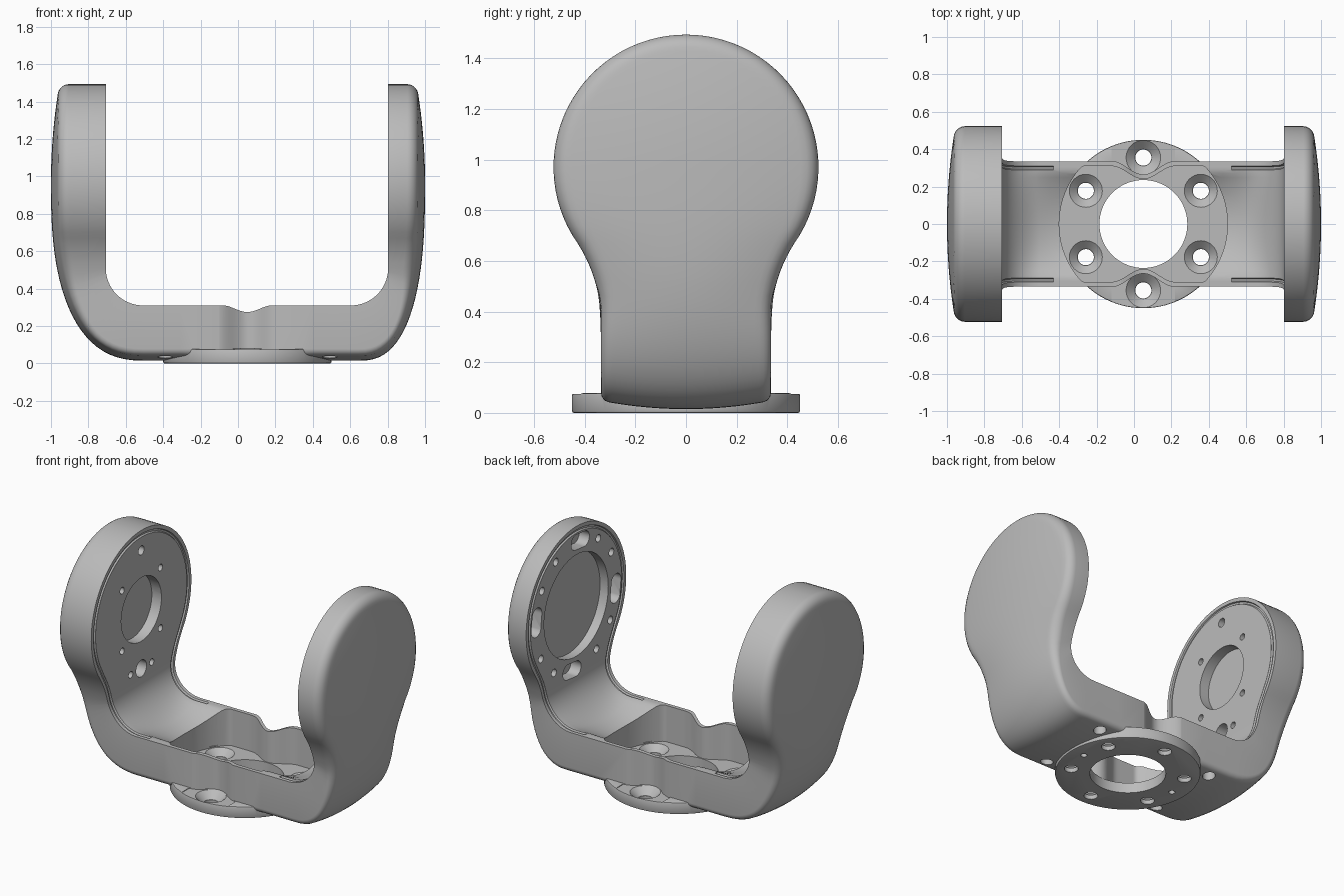
import bpy, bmesh
from math import sin, cos, pi, sqrt, hypot, asin, radians
from mathutils import Vector

if "Cube" in bpy.data.objects:
    bpy.data.objects.remove(bpy.data.objects["Cube"])

HEAD_Z, HEAD_R, NECK_Z, HALF = 0.97, 0.523, 0.67, 0.335
HUB_X, SADDLE, FILLET = 0.05, 0.31, 0.2
# sign, bend centre, bend length, inner face for each arm
ARMS = [(-1, -0.5, 0.5, -0.707), (1, 0.65, 0.35, 0.803)]


def add_object(name, bm):
    bmesh.ops.recalc_face_normals(bm, faces=bm.faces)
    mesh = bpy.data.meshes.new(name)
    bm.to_mesh(mesh)
    bm.free()
    ob = bpy.data.objects.new(name, mesh)
    bpy.context.collection.objects.link(ob)
    return ob


def activate(ob):
    bpy.ops.object.select_all(action='DESELECT')
    ob.select_set(True)
    bpy.context.view_layer.objects.active = ob


def combine(ob, tool, operation='DIFFERENCE'):
    tool.hide_render = True
    activate(ob)
    mod = ob.modifiers.new("combine", 'BOOLEAN')
    mod.operation, mod.solver, mod.object = operation, 'EXACT', tool
    bpy.ops.object.modifier_apply(modifier=mod.name)
    bpy.data.objects.remove(tool)


def circle(cx, cy, r, n=32):
    return [(cx + r * cos(2 * pi * i / n), cy + r * sin(2 * pi * i / n)) for i in range(n)]


def prism(pts, lo, hi, axis='z', top_scale=1):
    """Extrude a 2D outline along an axis; top_scale tapers it about its centre."""
    place = {'x': lambda p, h: (h, p[0], p[1]),
             'y': lambda p, h: (p[0], h, p[1]),
             'z': lambda p, h: (p[0], p[1], h)}[axis]
    mx = sum(p[0] for p in pts) / len(pts)
    my = sum(p[1] for p in pts) / len(pts)
    k = top_scale
    bm = bmesh.new()
    a = [bm.verts.new(place(p, lo)) for p in pts]
    b = [bm.verts.new(place((mx + (p[0] - mx) * k, my + (p[1] - my) * k), hi)) for p in pts]
    bm.faces.new(a)
    bm.faces.new(b)
    for i in range(len(pts)):
        j = (i + 1) % len(pts)
        bm.faces.new((a[i], a[j], b[j], b[i]))
    return add_object("cutter", bm)


def width(z):
    """Half width of the bracket outline at a height."""
    if z > NECK_Z:
        return sqrt(max(0, HEAD_R ** 2 - (z - HEAD_Z) ** 2))
    return HALF + 0.093 * max(0, (z - 0.33) / 0.34) ** 2.3


def drop(y, z):
    """How far the outer skin sinks toward the outline: crown plus rounded edge."""
    w = width(z)
    if z >= HEAD_Z:
        rho = hypot(y, z - HEAD_Z) / HEAD_R
        d = HEAD_R * (1 - rho)
    else:
        slope = (width(z + 0.002) - width(z - 0.002)) / 0.004
        rho = abs(y) / w
        d = (w - abs(y)) / sqrt(1 + slope ** 2)
    blend = min(1, max(0, (z - 0.1) / 0.4))
    r = 0.03 + 0.02 * blend
    d = min(max(d, 0), r)
    return (0.033 + 0.012 * blend) * rho ** 2 + r - sqrt(r * r - (r - d) ** 2)


def stations(sign, centre, length, face):
    """Outer point, inner point and trough depth from the arm top to the base."""
    end = asin((NECK_Z - HEAD_Z) / HEAD_R)
    zs = [HEAD_Z + HEAD_R * sin(pi / 2 + (end - pi / 2) * i / 30) for i in range(31)]
    zs += [NECK_Z - 0.16 * i / 6 for i in range(1, 7)]
    pairs = []
    for z in zs:
        q = max(0, (0.95 - z) / 0.935)
        pairs.append(((centre + sign * length * (1 - q ** 2.5) ** 0.4, z), (face, z)))
    for i in range(1, 17):
        t, f = 0.4 + (pi / 2 - 0.4) * i / 16, pi / 2 * i / 16
        outer = (centre + sign * length * max(0, cos(t)) ** 0.8, 0.95 - 0.935 * sin(t) ** 0.8)
        inner = (face - sign * FILLET * (1 - cos(f)), SADDLE + FILLET * (1 - sin(f)))
        pairs.append((outer, inner))
    for reach in (0.26, 0.33, 0.4):
        x = face - sign * reach
        pairs.append(((x, 0.015), (x, SADDLE)))
    out = []
    for outer, inner in pairs:
        t = abs(inner[0] - face) / 0.4
        out.append((outer, inner, 0.1 * t * t * (3 - 2 * t)))
    return out


# U-shaped bracket: crowned skin outside, flat arms and shallow saddle troughs inside
left, right = stations(*ARMS[0]), stations(*ARMS[1])
COLS = 30
sines = [sin(pi * (c / COLS - 0.5)) for c in range(COLS + 1)]
bm = bmesh.new()
rows = []
for (ox, oz), (ix, iz), trough in left + right[::-1]:
    inward = Vector((ix - ox, 0, iz - oz)).normalized()
    row = []
    for s in sines:
        y = width(oz) * s
        row.append(bm.verts.new(Vector((ox, y, oz)) + inward * drop(y, oz)))
    for s in sines[::-1]:
        y = width(iz) * s
        row.append(bm.verts.new((ix, y, iz - trough * max(0, 1 - (y / 0.28) ** 2))))
    rows.append(row)
for r0, r1 in zip(rows, rows[1:]):
    for c in range(len(r0)):
        d = (c + 1) % len(r0)
        bm.faces.new((r0[c], r0[d], r1[d], r1[c]))
bmesh.ops.remove_doubles(bm, verts=bm.verts, dist=0.0002)
bracket = add_object("bracket", bm)

# Round mounting flange under the base
flange = prism(circle(HUB_X, 0, 0.45, 96), 0, 0.078)
activate(flange)
bev = flange.modifiers.new("bevel", 'BEVEL')
bev.width, bev.segments = 0.008, 2
bpy.ops.object.modifier_apply(modifier=bev.name)
combine(bracket, flange, 'UNION')


def bump(dx, half):
    return 0.5 * (1 + cos(pi * dx / half)) if abs(dx) < half else 0


# Pocket in the base, with walls bulging in around the two side bolts
def pocket_limit(dx):
    return min(sqrt(max(0, 0.45 ** 2 - dx * dx)), 0.31 - 0.07 * bump(dx, 0.17))


spans = [-0.45 * cos(pi * i / 64) for i in range(65)]
upper = [(HUB_X + dx, pocket_limit(dx)) for dx in spans]
lower = [(x, -y) for x, y in upper[-2:0:-1]]
combine(bracket, prism(upper + lower, 0.07, 0.6))

# Smooth side scallops and dipped wall tops
steps = [0.17 * (i / 16 - 1) for i in range(33)]
for s in (1, -1):
    edge = [(HUB_X + dx, s * (0.337 - 0.072 * bump(dx, 0.17))) for dx in steps]
    combine(bracket, prism(edge + [(HUB_X + 0.17, s * 0.6), (HUB_X - 0.17, s * 0.6)], 0.074, 0.6))
dip = [(HUB_X + dx * 0.8, SADDLE + 0.001 - 0.036 * bump(dx, 0.17)) for dx in steps]
combine(bracket, prism(dip + [(HUB_X + 0.136, 0.6), (HUB_X - 0.136, 0.6)], -0.4, 0.4, 'y'))

# Centre bore, countersunk bolt holes and small underside holes
combine(bracket, prism(circle(HUB_X, 0, 0.235, 72), -0.1, 0.2))
for k in range(6):
    a = radians(30 + 60 * k)
    x, y = HUB_X + 0.355 * cos(a), 0.355 * sin(a)
    combine(bracket, prism(circle(x, y, 0.043), -0.1, 0.2))
    combine(bracket, prism(circle(x, y, 0.045), 0.03, 0.08, top_scale=2.2))
for s in (1, -1):
    combine(bracket, prism(circle(HUB_X + s * 0.355, 0, 0.02, 16), -0.1, 0.04))
    for t in (1, -1):
        combine(bracket, prism(circle(HUB_X + s * 0.44, t * 0.255, 0.04, 20), -0.1, 0.12))


# Sealing groove around each inner face
def groove(side, end_x):
    inset = 0.035
    half = []
    for _, (x, z), _ in side[:-3]:
        if z > NECK_Z:
            k = (HEAD_R - inset) / HEAD_R
            half.append((x, width(z) * k, HEAD_Z + (z - HEAD_Z) * k))
        else:
            half.append((x, width(z) - inset, z))
    half.append((end_x, HALF - inset, SADDLE))
    path = half[::-1] + [(x, -y, z) for x, y, z in half[1:]]
    curve = bpy.data.curves.new("groove", 'CURVE')
    curve.dimensions, curve.bevel_depth = '3D', 0.011
    curve.bevel_resolution, curve.use_fill_caps = 1, True
    spline = curve.splines.new('POLY')
    spline.points.add(len(path) - 1)
    for p, co in zip(spline.points, path):
        p.co = (*co, 1)
    ob = bpy.data.objects.new("groove", curve)
    bpy.context.collection.objects.link(ob)
    activate(ob)
    bpy.ops.object.convert(target='MESH')
    return bpy.context.view_layer.objects.active


combine(bracket, groove(left, -0.43))
combine(bracket, groove(right, 0.52))


# Recesses in the inner arm faces
def recess(arm, pts, depth):
    sign, face = arm[0], arm[3]
    lo, hi = sorted((face + sign * depth, face - sign * 0.05))
    combine(bracket, prism([(y, HEAD_Z + z) for y, z in pts], lo, hi, 'x'))


# Thick arm: pivot bore with small screw holes
thick, thin = ARMS
recess(thick, circle(0, 0, 0.21, 64), 0.07)
for y in (-0.2, 0.2):
    for z in (-0.2, 0.2):
        recess(thick, circle(y, z, 0.022, 20), 0.06)
    recess(thick, circle(y * 0.55, -0.39, 0.022, 20), 0.06)
recess(thick, circle(0, 0.39, 0.03, 20), 0.06)
recess(thick, circle(0, -0.39, 0.055), 0.08)

# Thin arm: wide bore, four rounded slots and paired screw holes
recess(thin, circle(0, 0, 0.335, 80), 0.06)
for k in range(4):
    a = radians(90 * k + 6)
    slot = [(p + (0.045 if p > 0 else -0.045), q + 0.415) for p, q in circle(0, 0, 0.05)]
    recess(thin, [(p * cos(a) - q * sin(a), p * sin(a) + q * cos(a)) for p, q in slot], 0.075)
    for offset in (27, 54):
        b = a + radians(offset)
        recess(thin, circle(0.425 * cos(b), 0.425 * sin(b), 0.025, 20), 0.06)

# Plain grey finish
grey = bpy.data.materials.new("satin grey")
grey.use_nodes = True
colour = (0.5, 0.5, 0.5, 1)
grey.diffuse_color = colour
grey.node_tree.nodes["Principled BSDF"].inputs["Base Color"].default_value = colour
bracket.data.materials.clear()
bracket.data.materials.append(grey)
activate(bracket)
bpy.ops.object.shade_smooth_by_angle(angle=radians(30))
